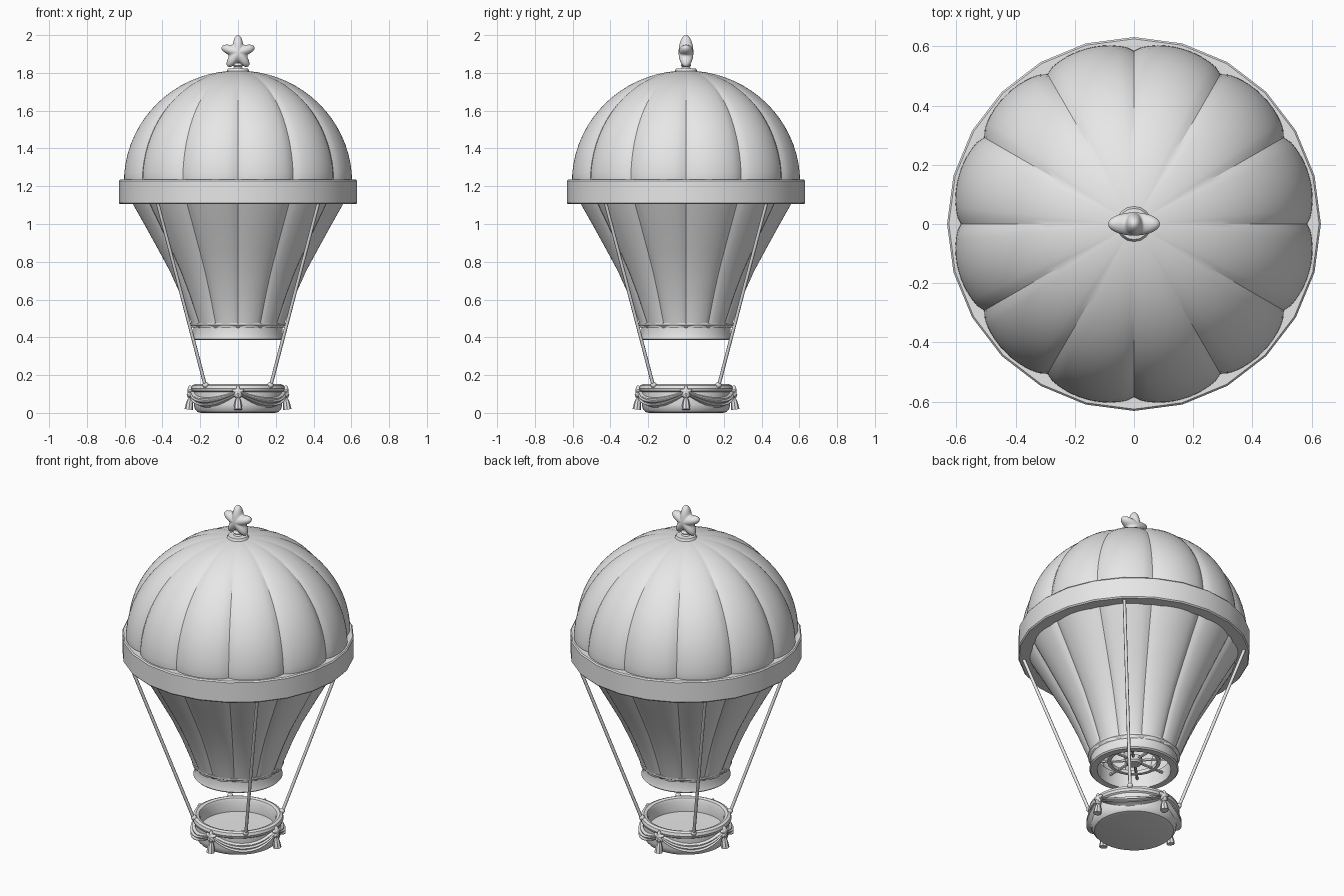
import bpy, bmesh, math
from mathutils import Vector, Matrix

if "Cube" in bpy.data.objects:
    bpy.data.objects.remove(bpy.data.objects["Cube"])

TAU = math.tau
grey = bpy.data.materials.new("plain grey")
grey.diffuse_color = (0.8, 0.8, 0.8, 1)
grey.use_nodes = True
grey.node_tree.nodes["Principled BSDF"].inputs["Base Color"].default_value = grey.diffuse_color


def finish(name, bm, angle=35, matrix=None):
    """Turn a bmesh into a named, smooth-shaded object."""
    bmesh.ops.remove_doubles(bm, verts=bm.verts, dist=1e-5)
    bmesh.ops.recalc_face_normals(bm, faces=bm.faces)
    if matrix:
        bm.transform(matrix)
    mesh = bpy.data.meshes.new(name)
    bm.to_mesh(mesh)
    bm.free()
    mesh.materials.append(grey)
    ob = bpy.data.objects.new(name, mesh)
    bpy.context.collection.objects.link(ob)
    bpy.ops.object.select_all(action='DESELECT')
    ob.select_set(True)
    bpy.context.view_layer.objects.active = ob
    bpy.ops.object.shade_smooth_by_angle(angle=math.radians(angle))
    return ob


def grid(rows, closed_u=False, closed_v=False):
    """Skin rows of points with quads."""
    bm = bmesh.new()
    vs = [[bm.verts.new(p) for p in row] for row in rows]
    n, m = len(rows), len(rows[0])
    for i in range(n if closed_v else n - 1):
        for j in range(m if closed_u else m - 1):
            a, b = (i + 1) % n, (j + 1) % m
            bm.faces.new((vs[i][j], vs[i][b], vs[a][b], vs[a][j]))
    bmesh.ops.dissolve_degenerate(bm, dist=1e-6, edges=bm.edges)
    return bm


def lathe(name, profile, segs, closed=False, flute=None, matrix=None, angle=35):
    """Spin (radius, z) points round z; flute scales the radius by angle."""
    rows = []
    for r, z in profile:
        row = []
        for j in range(segs):
            t = TAU * j / segs
            k = r * (flute(t) if flute else 1)
            row.append((k * math.cos(t), k * math.sin(t), z))
        rows.append(row)
    return finish(name, grid(rows, True, closed), angle, matrix)


def rod(name, a, b, radius, segs=8):
    a, b = Vector(a), Vector(b)
    bm = bmesh.new()
    bmesh.ops.create_cone(bm, cap_ends=True, segments=segs, radius1=radius,
                          radius2=radius, depth=(b - a).length)
    m = Matrix.Translation((a + b) / 2) @ (b - a).to_track_quat('Z', 'Y').to_matrix().to_4x4()
    return finish(name, bm, 50, m)


def puffy_star(name, outer, inner, thick, matrix, steps=8):
    """Rounded, cushion-like star standing in the xz plane."""
    segs = 60
    rows = []
    for i in range(-steps, steps + 1):
        a = i / steps * math.pi / 2
        row = []
        for j in range(segs):
            s = abs((j / segs * 5 + 0.5) % 1 - 0.5) * 2
            r = inner + (outer - inner) * (0.5 + 0.5 * math.cos(math.pi * s)) ** 1.1
            t = TAU * j / segs
            c = math.cos(a)
            row.append((r * c * math.sin(t), thick * math.sin(a), r * c * math.cos(t)))
        rows.append(row)
    return finish(name, grid(rows, True), 60, matrix)


# Envelope: twelve bulging gores meeting at sharp seams
def gore(t):
    return 0.952 + 0.048 * abs(math.sin(6 * t)) ** 0.6


lower = [(0.245, 0.45), (0.252, 0.48), (0.31, 0.626), (0.367, 0.75),
         (0.43, 0.865), (0.50, 0.99), (0.565, 1.103), (0.60, 1.17)]
dome = [(0.615 * math.cos(a), 1.22 + 0.592 * math.sin(a))
        for a in (math.pi / 2 * i / 18 for i in range(1, 18))]
lathe("envelope", lower + [(0.614, 1.22)] + dome + [(0.0, 1.812)], 144, flute=gore, angle=28)

# Broad band round the widest part
lathe("band", [(0.56, 1.105), (0.625, 1.105), (0.631, 1.112), (0.631, 1.228),
               (0.625, 1.235), (0.57, 1.235)], 24, closed=True)

# Neck ring
lathe("neck_ring", [(0.20, 0.385), (0.236, 0.385), (0.243, 0.392), (0.236, 0.415),
                    (0.236, 0.45), (0.25, 0.465), (0.25, 0.475), (0.20, 0.475)],
      48, closed=True)

# Burner wheel inside the neck
lathe("burner_hub", [(0, 0.42), (0.035, 0.42), (0.045, 0.43), (0.045, 0.46), (0, 0.46)], 20)
lathe("burner_ring", [(0.125, 0.435), (0.145, 0.435), (0.145, 0.455), (0.125, 0.455)],
      32, closed=True)
for i in range(8):
    t = TAU * i / 8
    d = Vector((math.cos(t), math.sin(t), 0))
    up = Vector((0, 0, 0.445))
    rod("burner_spoke", d * 0.03 + up, d * 0.21 + up, 0.008, 6)

# Crown cap and star finial
lathe("crown_cap", [(0, 1.795), (0.055, 1.795), (0.06, 1.808), (0.053, 1.822),
                    (0.025, 1.824), (0.02, 1.832), (0.028, 1.84), (0.018, 1.852),
                    (0, 1.855)], 16)
puffy_star("finial_star", 0.092, 0.052, 0.039, Matrix.Translation((0, 0, 1.908)))

# Basket with rolled rim and sunken floor
lathe("basket", [(0, 0.0), (0.195, 0.0), (0.215, 0.005), (0.228, 0.02), (0.234, 0.045),
                 (0.234, 0.11), (0.243, 0.116), (0.248, 0.13), (0.243, 0.146),
                 (0.228, 0.152), (0.212, 0.147), (0.205, 0.132), (0.203, 0.07),
                 (0, 0.068)], 48)

# Ropes on the diagonals, knotted at the basket rim
for sx in (-1, 1):
    for sy in (-1, 1):
        foot = Vector((sx * 0.172, sy * 0.172, 0.14))
        rod("rope", foot, (sx * 0.428, sy * 0.428, 1.12), 0.009)
        bm = bmesh.new()
        bmesh.ops.create_uvsphere(bm, u_segments=12, v_segments=8, radius=0.016)
        finish("rope_knot", bm, 60, Matrix.Translation(foot + Vector((0, 0, 0.008))))

# Pleated swags, stars and tassels, one set per quarter
tassel = [(0, 0.0), (0.014, 0.0), (0.019, -0.008), (0.014, -0.02), (0.008, -0.024),
          (0.013, -0.034), (0.018, -0.055), (0.021, -0.085), (0, -0.083)]
for q in range(4):
    turn = Matrix.Rotation(q * TAU / 4, 4, 'Z')
    rows = []
    for i in range(25):
        u = i / 24
        sag = 4 * u * (1 - u)
        t = u * TAU / 4 - TAU / 4
        row = []
        for j in range(19):
            v = j / 18
            z = (0.122 - 0.04 * sag) * (1 - v) + (0.1 - 0.075 * sag) * v
            r = 0.231 + 0.022 * min(1, 5 * v, 5 * (1 - v))
            r += (0.003 + 0.004 * sag) * math.sin(TAU * 3 * v)
            row.append((r * math.cos(t), r * math.sin(t), z))
        rows.append(row)
    finish("swag", grid(rows), 60, turn)
    place = turn @ Matrix.Translation((0, -0.254, 0.112))
    puffy_star("swag_star", 0.034, 0.019, 0.014, place, 4)
    lean = turn @ Matrix.Translation((0, -0.25, 0.102)) @ Matrix.Rotation(-0.12, 4, 'X')
    lathe("tassel", tassel, 32, flute=lambda t: 1 + 0.1 * math.cos(8 * t),
          matrix=lean, angle=50)
